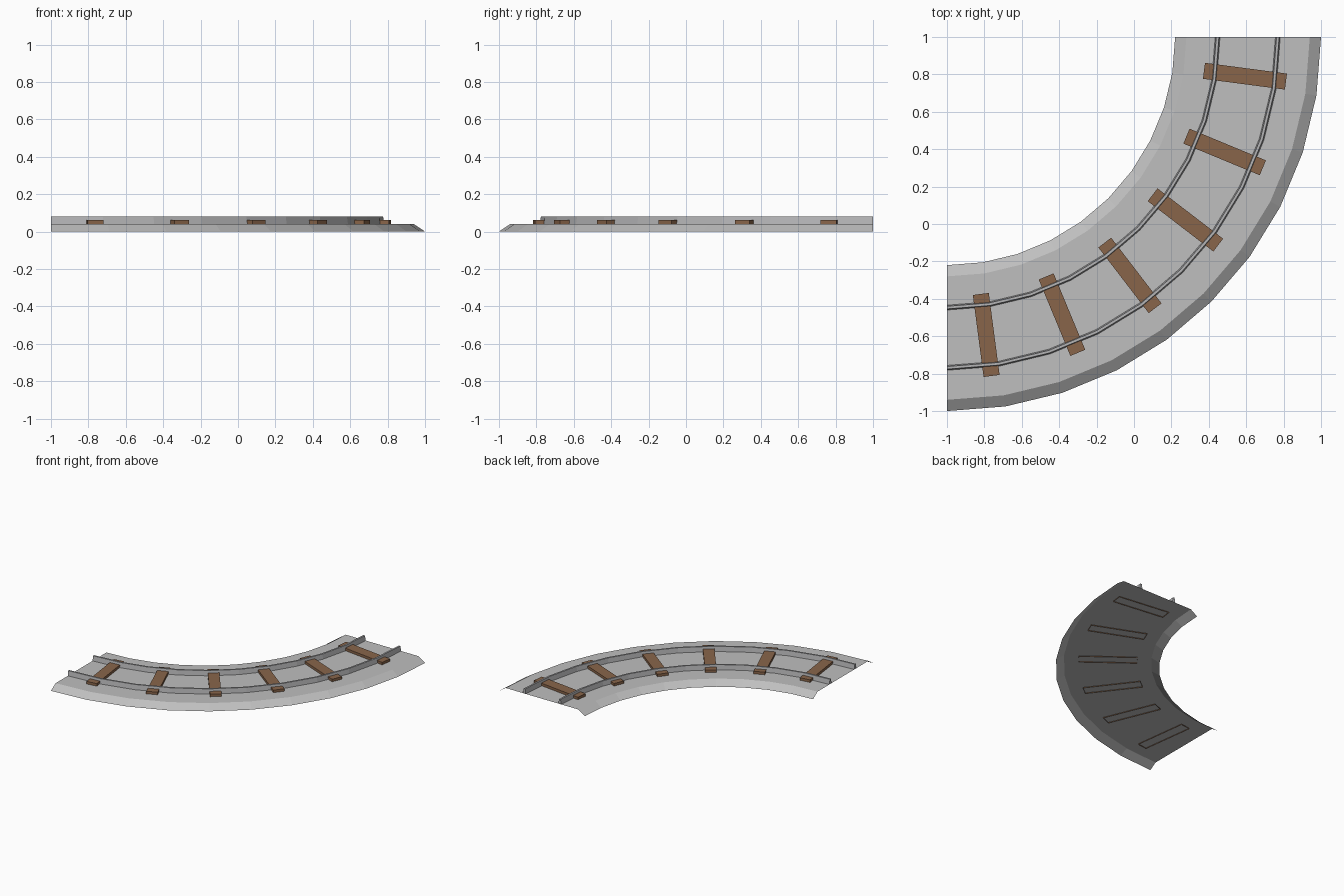
import bpy
import bmesh
from math import cos, sin, radians

cube = bpy.data.objects.get("Cube")
if cube:
    bpy.data.objects.remove(cube, do_unlink=True)

SEGMENTS = 10
BED_TOP = 0.04


def make_material(name, rgb):
    mat = bpy.data.materials.new(name)
    mat.use_nodes = True
    mat.diffuse_color = (*rgb, 1)
    bsdf = mat.node_tree.nodes["Principled BSDF"]
    bsdf.inputs["Base Color"].default_value = (*rgb, 1)
    bsdf.inputs["Roughness"].default_value = 0.9
    return mat


def finish(bm, name, mat):
    mesh = bpy.data.meshes.new(name)
    bm.to_mesh(mesh)
    bm.free()
    mesh.materials.append(mat)
    obj = bpy.data.objects.new(name, mesh)
    bpy.context.collection.objects.link(obj)
    return obj


def on_arc(radius, angle):
    """Point on the quarter turn, whose centre is the back right corner."""
    return -1 + radius * cos(angle), 1 - radius * sin(angle)


def sweep(name, profile, mat, caps):
    """Sweep an open (radius, height) profile round the quarter turn."""
    bm = bmesh.new()
    rings = []
    for i in range(SEGMENTS + 1):
        angle = radians(90 * i / SEGMENTS)
        rings.append([bm.verts.new((*on_arc(r, angle), z)) for r, z in profile])
    for a, b in zip(rings, rings[1:]):
        for j in range(len(profile) - 1):
            bm.faces.new((a[j], b[j], b[j + 1], a[j + 1]))
    if caps:
        bm.faces.new(rings[0])
        bm.faces.new(rings[-1][::-1])
    return finish(bm, name, mat)


gravel = make_material("gravel grey", (0.52, 0.52, 0.52))
steel = make_material("steel grey", (0.46, 0.46, 0.47))
wood = make_material("wood brown", (0.25, 0.13, 0.068))

# Gravel bed: an open shell with sloping shoulders
sweep("gravel_bed",
      [(1.22, 0), (1.28, BED_TOP), (1.94, BED_TOP), (2.0, 0)], gravel, False)

# Rails: slightly tapered bars
for name, radius in (("inner_rail", 1.447), ("outer_rail", 1.769)):
    sweep(name, [(radius - 0.013, BED_TOP), (radius - 0.007, 0.08),
                 (radius + 0.007, 0.08), (radius + 0.013, BED_TOP)], steel, True)

# Sleepers: open-bottomed planks sunk a little into the bed
for i in range(6):
    angle = radians(7.5 + 15 * i)
    bm = bmesh.new()
    bmesh.ops.create_cube(bm, size=1)
    bmesh.ops.scale(bm, vec=(0.442, 0.086, 0.027), verts=bm.verts)
    bottom = [f for f in bm.faces if f.normal.z < -0.5]
    bmesh.ops.delete(bm, geom=bottom, context='FACES_ONLY')
    sleeper = finish(bm, f"sleeper_{i + 1}", wood)
    sleeper.location = (*on_arc(1.607, angle), 0.0475)
    sleeper.rotation_euler.z = -angle
